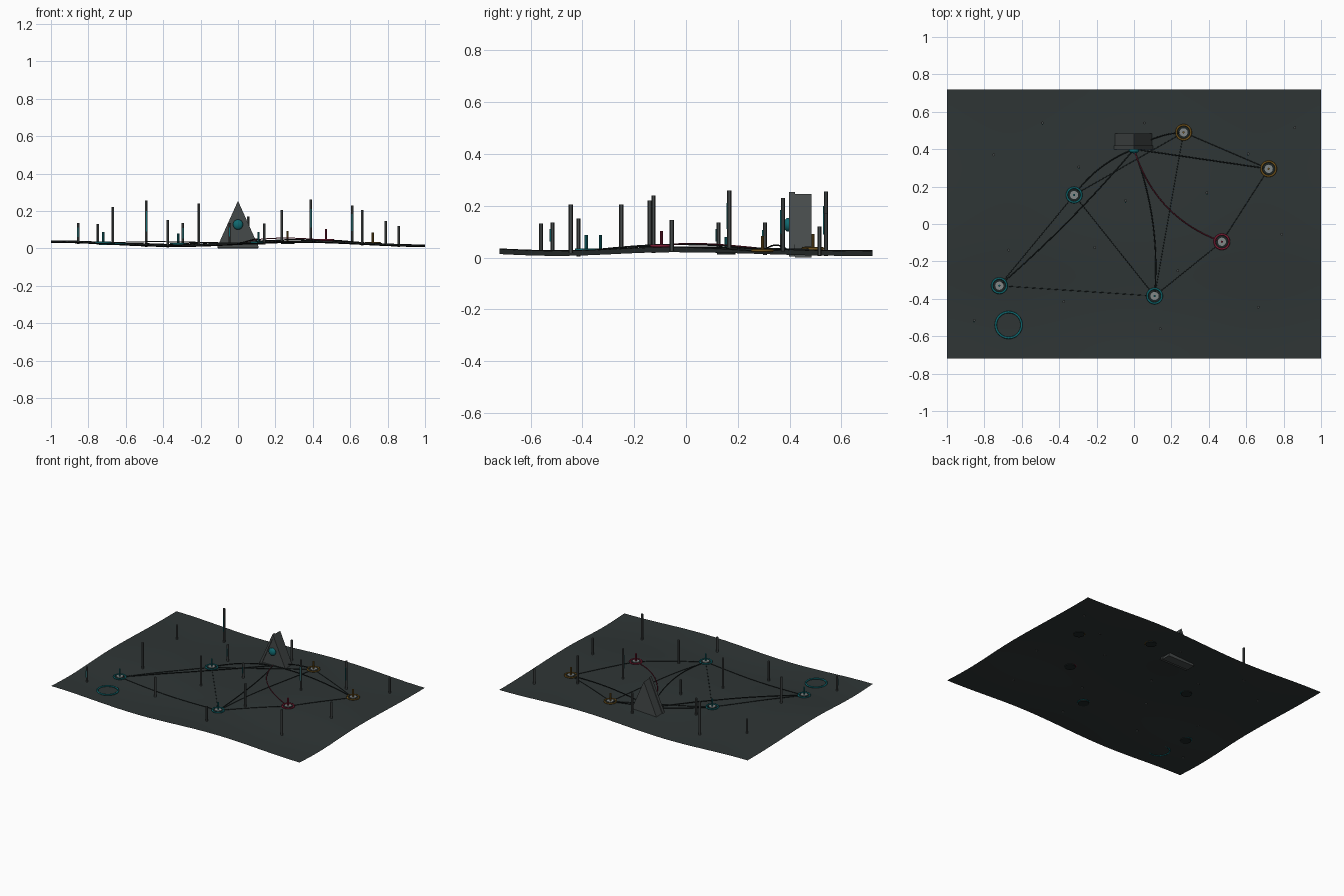
import bpy, bmesh, math
from mathutils import Vector

if "Cube" in bpy.data.objects:
    bpy.data.objects.remove(bpy.data.objects["Cube"])


def material(name, r, g, b):
    m = bpy.data.materials.new(name)
    m.diffuse_color = (r, g, b, 1)
    m.use_nodes = True
    m.node_tree.nodes["Principled BSDF"].inputs["Base Color"].default_value = m.diffuse_color
    return m


GROUND = material("ground_dark", 0.028, 0.036, 0.036)
STONE = material("stone_grey", 0.06, 0.068, 0.068)
DARK = material("line_dark", 0.012, 0.018, 0.018)
PALE = material("pale_grey", 0.22, 0.24, 0.24)
TEAL = material("teal", 0.005, 0.14, 0.16)
AMBER = material("amber", 0.17, 0.09, 0.012)
RED = material("red", 0.2, 0.012, 0.035)


def height(x, y):
    k = 7.0 if y < -0.05 else 4.5
    return 0.025 + 0.011 * math.cos(4.7 * (x + 1)) + 0.007 * math.cos(k * (y + 0.05))


def finish(name, mat):
    ob = bpy.context.object
    ob.name = name
    ob.data.materials.append(mat)
    return ob


def cylinder(name, x, y, z0, z1, r, mat, sides=8):
    bpy.ops.mesh.primitive_cylinder_add(vertices=sides, radius=r, depth=z1 - z0,
                                        location=(x, y, (z0 + z1) / 2))
    bpy.ops.object.shade_smooth_by_angle()
    return finish(name, mat)


def ring(name, x, y, z, r, t, mat):
    bpy.ops.mesh.primitive_torus_add(major_segments=40, minor_segments=8, major_radius=r,
                                     minor_radius=t, location=(x, y, z))
    bpy.ops.object.shade_smooth()
    return finish(name, mat)


def prism(name, w, z0, z1, y0, y1, mat):
    bm = bmesh.new()
    pts = [(-w, z0), (w, z0), (0, z1)]
    a = [bm.verts.new((x, y0, z)) for x, z in pts]
    b = [bm.verts.new((x, y1, z)) for x, z in pts]
    bm.faces.new(a)
    bm.faces.new(b[::-1])
    for i in range(3):
        j = (i + 1) % 3
        bm.faces.new((a[i], b[i], b[j], a[j]))
    bmesh.ops.recalc_face_normals(bm, faces=bm.faces)
    me = bpy.data.meshes.new(name)
    bm.to_mesh(me)
    bm.free()
    ob = bpy.data.objects.new(name, me)
    bpy.context.collection.objects.link(ob)
    me.materials.append(mat)
    return ob


def wire(name, p, q, mat, bulge=0.0, lift=0.0, r=0.002):
    p, q = Vector(p), Vector(q)
    d = q - p
    side = Vector((-d.y, d.x)).normalized()
    cu = bpy.data.curves.new(name, 'CURVE')
    cu.dimensions = '3D'
    cu.bevel_depth = r
    cu.bevel_resolution = 1
    n = 24
    sp = cu.splines.new('POLY')
    sp.points.add(n)
    for i in range(n + 1):
        t = i / n
        arch = 4 * t * (1 - t)
        c = p + d * t + side * bulge * arch
        sp.points[i].co = (c.x, c.y, height(c.x, c.y) + 0.002 + lift * arch, 1)
    ob = bpy.data.objects.new(name, cu)
    bpy.context.collection.objects.link(ob)
    cu.materials.append(mat)


# rolling ground sheet
bpy.ops.mesh.primitive_grid_add(x_subdivisions=64, y_subdivisions=46, size=2)
ground = finish("ground_sheet", GROUND)
for v in ground.data.vertices:
    v.co.y *= 0.72
    v.co.z = height(v.co.x, v.co.y)
bpy.ops.object.shade_smooth()

# tent-shaped monument: body, front frame with a triangular opening, inner panel, orb
prism("monument_body", 0.108, 0.0, 0.245, 0.42, 0.485, STONE)
frame = prism("monument_frame", 0.112, 0.005, 0.254, 0.398, 0.42, STONE)
cutter = prism("frame_cutter", 0.085, 0.025, 0.222, 0.38, 0.44, STONE)
cutter.hide_render = True
cutter.hide_set(True)
cut = frame.modifiers.new("opening", 'BOOLEAN')
cut.operation = 'DIFFERENCE'
cut.object = cutter
prism("monument_panel", 0.088, 0.02, 0.228, 0.403, 0.425, STONE)
bpy.ops.mesh.primitive_uv_sphere_add(segments=24, ring_count=12, radius=0.027,
                                     location=(0, 0.394, 0.127))
bpy.context.object.scale.y = 0.6
bpy.ops.object.shade_smooth()
finish("monument_orb", TEAL)

# marker stations: pad, coloured ring, pin
NODES = [(0.72, 0.295, AMBER), (0.265, 0.49, AMBER), (0.47, -0.095, RED),
         (-0.32, 0.155, TEAL), (-0.72, -0.33, TEAL), (0.11, -0.385, TEAL)]
for x, y, mat in NODES:
    z = height(x, y)
    cylinder("station_base", x, y, z - 0.006, z + 0.005, 0.036, DARK, 32)
    cylinder("station_pad", x, y, z, z + 0.009, 0.022, PALE, 24)
    ring("station_ring", x, y, z + 0.005, 0.039, 0.0055, mat)
    cylinder("station_pin", x, y, z, z + 0.062, 0.006, mat)

# large start ring
ring("start_ring", -0.67, -0.54, height(-0.67, -0.54) + 0.005, 0.069, 0.006, TEAL)

# curved paths from the monument
for i, bulge in enumerate([0.0, 0.02, -0.085, -0.03, 0.02, 0.045]):
    x, y, mat = NODES[i]
    wire("curved_path", (0, 0.4), (x, y), RED if mat == RED else DARK, bulge, 0.012, 0.003)

# thin straight links between the stations
for a, b in [(4, 5), (3, 4), (3, 5), (5, 2), (2, 0), (0, 1), (1, 5), (1, 3)]:
    wire("station_link", NODES[a][:2], NODES[b][:2], DARK)

# standing posts: x, y, top, light strip
POSTS = [(-0.855, -0.515, 0.135, 1), (-0.75, 0.37, 0.13, 0), (-0.67, -0.14, 0.22, 0),
         (-0.49, 0.54, 0.255, 1), (-0.375, -0.415, 0.152, 0), (-0.295, 0.305, 0.135, 1),
         (-0.21, -0.125, 0.24, 0), (-0.045, 0.125, 0.135, 1), (0.055, 0.54, 0.17, 0),
         (0.14, -0.56, 0.132, 0), (0.235, -0.25, 0.205, 0), (0.39, 0.167, 0.26, 1),
         (0.61, 0.375, 0.23, 1), (0.665, -0.445, 0.205, 0), (0.79, -0.055, 0.145, 0),
         (0.86, 0.515, 0.12, 0)]
for x, y, top, lit in POSTS:
    z = height(x, y)
    cylinder("post", x, y, z - 0.004, top, 0.008, STONE, 6)
    if lit:
        h = top - z
        bpy.ops.mesh.primitive_cube_add(size=1, location=(x, y - 0.009, z + 0.55 * h))
        bpy.context.object.scale = (0.005, 0.005, 0.45 * h)
        finish("post_light", TEAL)
